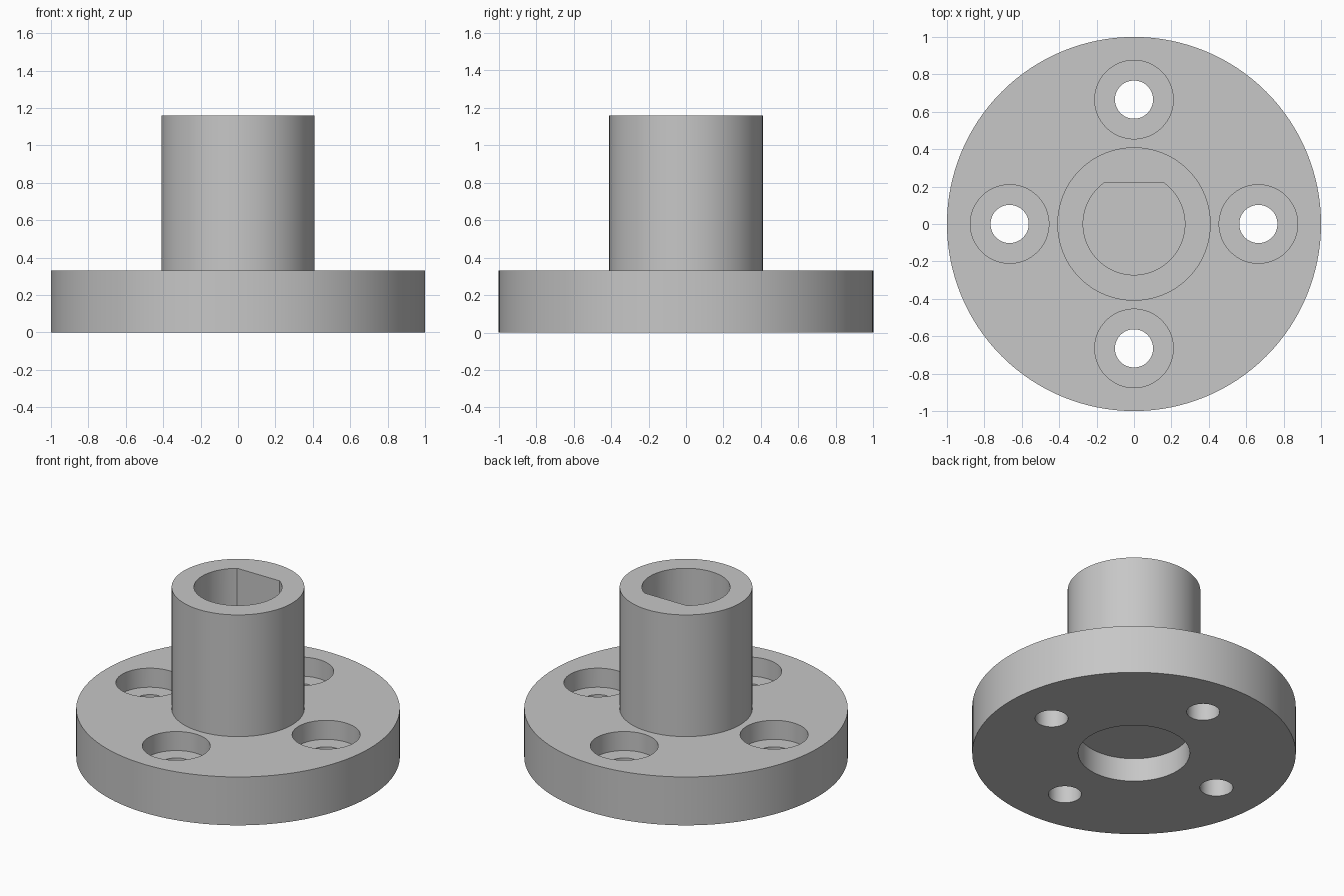
import bpy
import bmesh
import math
from mathutils import Matrix, Vector

cube = bpy.data.objects.get("Cube")
if cube:
    bpy.data.objects.remove(cube, do_unlink=True)

# Single plain grey metal
grey = bpy.data.materials.new("plain_grey")
grey.use_nodes = True
colour = (0.57, 0.57, 0.57, 1)
grey.diffuse_color = colour
grey.node_tree.nodes["Principled BSDF"].inputs["Base Color"].default_value = colour


def lathe(name, profile, segments, at=(0, 0), flat_y=None):
    """Spin a closed (radius, z) profile round z; optionally trim it flat at y."""
    bm = bmesh.new()
    verts = [bm.verts.new((r, 0, z)) for r, z in profile]
    edges = [bm.edges.new(pair) for pair in zip(verts, verts[1:])]
    bmesh.ops.spin(bm, geom=verts + edges, cent=(0, 0, 0), axis=(0, 0, 1),
                   angle=math.tau, steps=segments, use_merge=True)
    bmesh.ops.remove_doubles(bm, verts=bm.verts[:], dist=1e-5)
    if flat_y is not None:
        cut = bmesh.ops.bisect_plane(
            bm, geom=bm.verts[:] + bm.edges[:] + bm.faces[:],
            plane_co=Vector((0, flat_y, 0)), plane_no=Vector((0, 1, 0)),
            clear_outer=True)
        rim = [e for e in cut["geom_cut"] if isinstance(e, bmesh.types.BMEdge)]
        bmesh.ops.holes_fill(bm, edges=rim, sides=0)
    bmesh.ops.recalc_face_normals(bm, faces=bm.faces[:])
    bm.transform(Matrix.Translation((*at, 0)))
    mesh = bpy.data.meshes.new(name)
    bm.to_mesh(mesh)
    bm.free()
    obj = bpy.data.objects.new(name, mesh)
    bpy.context.collection.objects.link(obj)
    return obj


# Flange and hub in one turned body, with the shallow round recess underneath
flange_top, hub_top, recess_top = 0.33, 1.16, 0.16
body = lathe("flanged_hub", [
    (0, recess_top), (0.345, recess_top), (0.345, 0), (1, 0),
    (1, flange_top), (0.41, flange_top), (0.41, hub_top), (0, hub_top)], 128)
body.data.materials.append(grey)

# Blind D-shaped shaft bore, flat towards the back
cutters = [lathe("shaft_bore_cutter", [
    (0, flange_top), (0.272, flange_top), (0.272, hub_top + 0.1),
    (0, hub_top + 0.1)], 96, flat_y=0.22)]

# Four counterbored screw holes
seat = flange_top - 0.13
for i in range(4):
    angle = i * math.pi / 2
    cutters.append(lathe("screw_hole_cutter", [
        (0, -0.1), (0.102, -0.1), (0.102, seat), (0.21, seat),
        (0.21, flange_top + 0.1), (0, flange_top + 0.1)], 64,
        at=(0.665 * math.cos(angle), 0.665 * math.sin(angle))))

for cutter in cutters:
    cutter.hide_render = True
    mod = body.modifiers.new(cutter.name, "BOOLEAN")
    mod.operation = "DIFFERENCE"
    mod.solver = "EXACT"
    mod.object = cutter

# Bake the cuts and drop the cutters
bpy.context.view_layer.update()
evaluated = body.evaluated_get(bpy.context.evaluated_depsgraph_get())
result = bpy.data.meshes.new_from_object(evaluated)
body.modifiers.clear()
body.data = result
for cutter in cutters:
    bpy.data.objects.remove(cutter, do_unlink=True)

# Smooth round walls with crisp rims
for obj in bpy.context.selected_objects:
    obj.select_set(False)
body.select_set(True)
bpy.context.view_layer.objects.active = body
bpy.ops.object.shade_smooth_by_angle(angle=math.radians(25))
